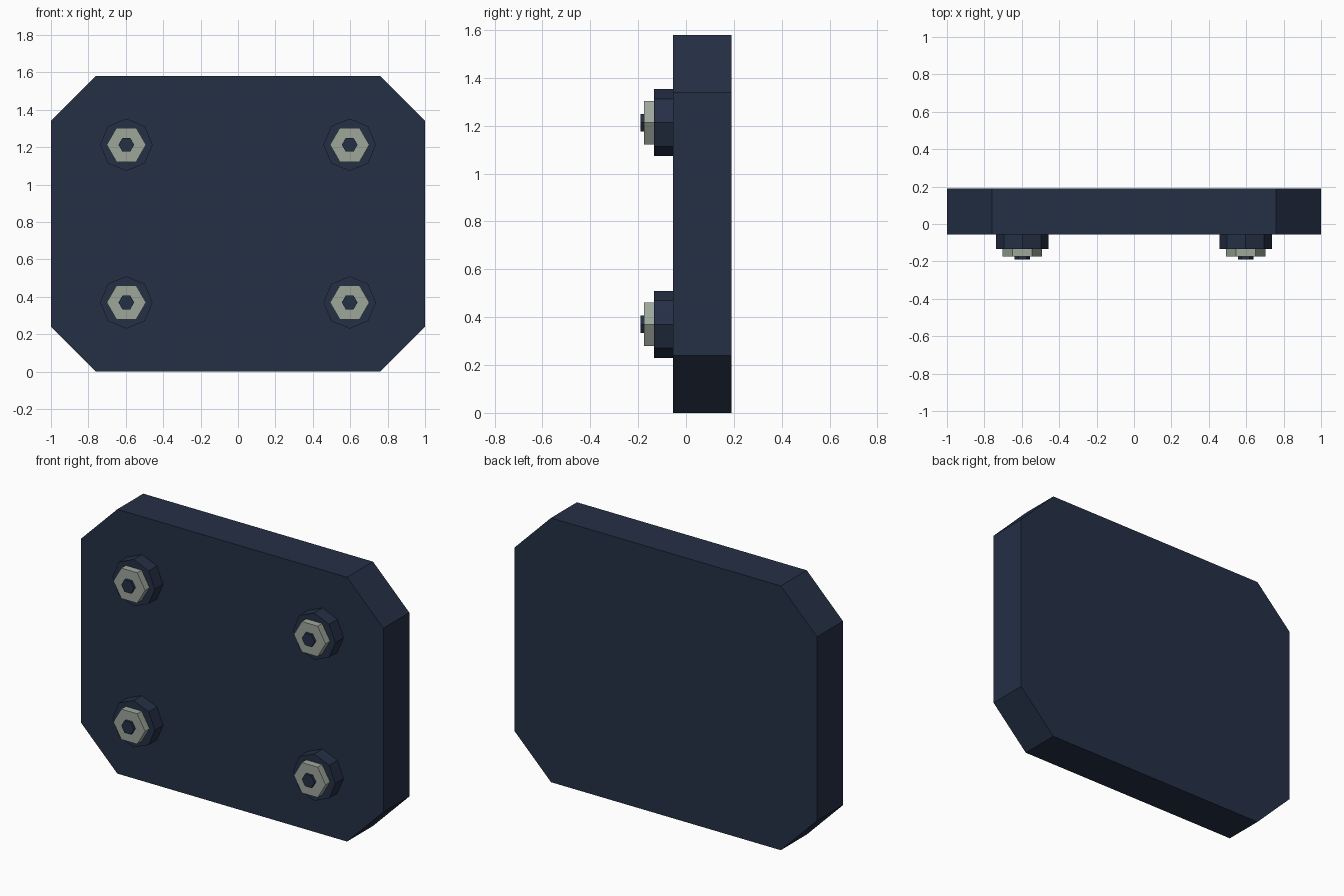
import bpy
import bmesh
from math import cos, sin, tau

cube = bpy.data.objects.get("Cube")
if cube:
    bpy.data.objects.remove(cube, do_unlink=True)


def material(name, rgb):
    mat = bpy.data.materials.new(name)
    mat.use_nodes = True
    color = (*rgb, 1)
    mat.diffuse_color = color
    mat.node_tree.nodes["Principled BSDF"].inputs["Base Color"].default_value = color
    return mat


navy = material("dark navy", (0.018, 0.029, 0.060))
steel = material("pale grey green", (0.34, 0.39, 0.33))


def prism(name, outline, y_front, y_back, mat):
    """Extrude an (x, z) outline from y_front to y_back."""
    bm = bmesh.new()
    face = bm.faces.new([bm.verts.new((x, y_front, z)) for x, z in outline])
    extruded = bmesh.ops.extrude_face_region(bm, geom=[face], use_keep_orig=True)
    for v in extruded["geom"]:
        if isinstance(v, bmesh.types.BMVert):
            v.co.y = y_back
    bmesh.ops.recalc_face_normals(bm, faces=bm.faces)
    mesh = bpy.data.meshes.new(name)
    bm.to_mesh(mesh)
    bm.free()
    mesh.materials.append(mat)
    obj = bpy.data.objects.new(name, mesh)
    bpy.context.collection.objects.link(obj)
    return obj


def polygon(cx, cz, radius, sides):
    return [(cx + radius * cos(tau * i / sides), cz + radius * sin(tau * i / sides))
            for i in range(sides)]


# Plate with cut corners
half_w, height, cut = 1.0, 1.58, 0.24
inner = half_w - cut
plate_outline = [(-inner, 0), (inner, 0), (half_w, cut), (half_w, height - cut),
                 (inner, height), (-inner, height), (-half_w, height - cut), (-half_w, cut)]
plate_front = -0.055
prism("plate", plate_outline, plate_front, 0.19, navy)

# Four bolts: octagonal washer, hexagonal nut, small hexagonal pin
for side, x in (("left", 0.597), ("right", -0.597)):
    for level, z in (("upper", 1.213), ("lower", 0.37)):
        tag = f"{level}_{side}"
        prism(f"washer_{tag}", polygon(x, z, 0.14, 8), -0.133, plate_front, navy)
        prism(f"nut_{tag}", polygon(x, z, 0.105, 6), -0.175, -0.133, steel)
        prism(f"pin_{tag}", polygon(x, z, 0.042, 6), -0.19, -0.175, navy)
